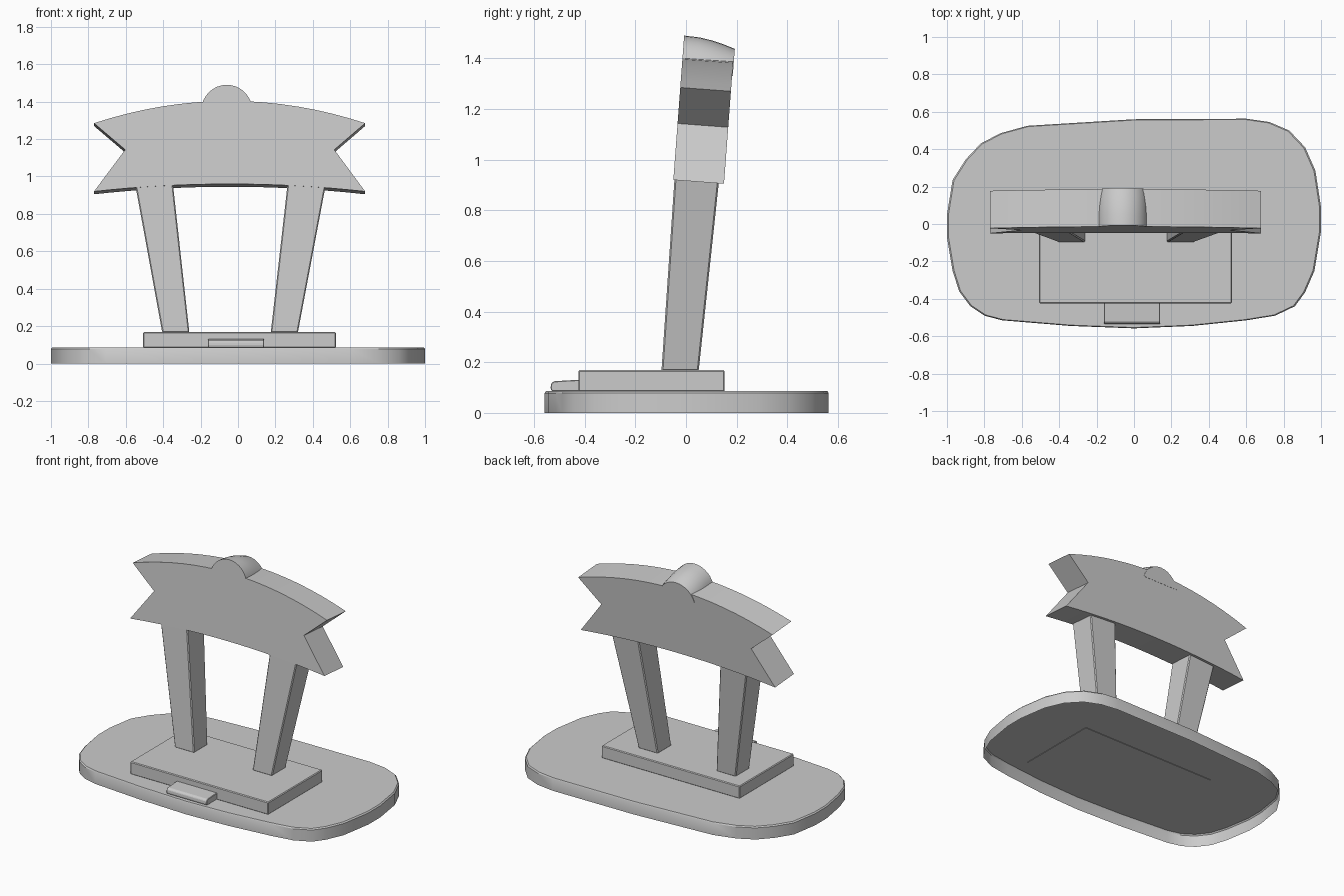
import bpy, bmesh
from math import sin, cos, pi, radians

if "Cube" in bpy.data.objects:
    bpy.data.objects.remove(bpy.data.objects["Cube"])


def loft(name, rings, cap_start=True, cap_end=True, bevel=0.0):
    """Skin a list of equal-length point rings into one object."""
    bm = bmesh.new()
    vs = [[bm.verts.new(p) for p in ring] for ring in rings]
    n = len(vs[0])
    for a, b in zip(vs, vs[1:]):
        for i in range(n):
            j = (i + 1) % n
            bm.faces.new((a[i], a[j], b[j], b[i]))
    if cap_start:
        bm.faces.new(vs[0][::-1])
    if cap_end:
        bm.faces.new(vs[-1])
    bmesh.ops.recalc_face_normals(bm, faces=bm.faces)
    if not cap_start:
        # an open shell must still face outwards
        top = max(bm.faces, key=lambda f: f.calc_center_median().z)
        if top.normal.z < 0:
            bmesh.ops.reverse_faces(bm, faces=bm.faces)
    me = bpy.data.meshes.new(name)
    bm.to_mesh(me)
    bm.free()
    ob = bpy.data.objects.new(name, me)
    bpy.context.collection.objects.link(ob)
    if bevel:
        m = ob.modifiers.new("Bevel", 'BEVEL')
        m.width, m.segments = bevel, 1
    return ob


def smooth(ob):
    bpy.ops.object.select_all(action='DESELECT')
    ob.select_set(True)
    bpy.context.view_layer.objects.active = ob
    bpy.ops.object.shade_smooth_by_angle(angle=radians(30))


def rect(x0, x1, y0, y1, z):
    return [(x0, y0, z), (x1, y0, z), (x1, y1, z), (x0, y1, z)]


# Base: hand-shaped oval slab, hollow and open underneath
outline = [(-1, .05), (-.97, .235), (-.9, .345), (-.82, .43), (-.715, .485),
           (-.57, .525), (0, .56), (.6, .563), (.725, .545), (.83, .5),
           (.915, .41), (.97, .285), (1, .09), (1, -.04), (.965, -.25),
           (.915, -.365), (.86, -.44), (.755, -.49), (.6, -.515), (.31, -.545),
           (0, -.558), (-.34, -.545), (-.705, -.515), (-.8, -.49),
           (-.875, -.44), (-.935, -.36), (-.97, -.25), (-1, -.07)]
base = loft("base", [[(x * s, y * s, z) for x, y in outline]
                     for s, z in ((1, 0), (1, .078), (.992, .086))],
            cap_start=False)
smooth(base)

# Raised plate and the small tab in front of it
loft("plate", [rect(-.507, .523, -.425, .153, z) for z in (.084, .169)], bevel=.005)
tab_profile = [(-.42, .086), (-.53, .086), (-.535, .095), (-.533, .115),
               (-.522, .125), (-.42, .131)]
loft("tab", [[(x, y, z) for y, z in tab_profile] for x in (-.16, .14)], bevel=.003)

# Two splayed, tapering legs leaning backwards
for name, bottom, top in (("left_leg", (-.405, -.26), (-.55, -.348)),
                          ("right_leg", (.175, .32), (.265, .47))):
    loft(name, [rect(*bottom, -.097, .05, .165), rect(*top, -.043, .135, .96)],
         bevel=.006)

# Sign: arched banner with notched ends, tilted back
N = 16
mid, half = -.045, .725


def arch(peak, end, sign):
    ts = [sign * (2 * i / N - 1) for i in range(N + 1)]
    return [(mid + half * t, peak - (peak - end) * t * t) for t in ts]


profile = (arch(1.404, 1.285, 1) + [(.515, 1.143)]
           + arch(.96, .92, -1) + [(-.603, 1.143)])
front = [(x, -.05 + (z - .92) * .075, z) for x, z in profile]
back = [(x, y + .2, z - .015) for x, y, z in front]
sign = loft("sign", [front, back])
smooth(sign)

# Rounded crest on top, sinking towards the back
angles = [radians(12) + radians(156) * i / 14 for i in range(15)]
rings = []
for y, drop in ((0, 0), (.06, .007), (.11, .019), (.155, .034), (.2, .052)):
    rings.append([(-.06 + .136 * cos(a),
                   -.05 + (.434 + .136 * sin(a)) * .075 + y,
                   1.354 + .136 * sin(a) - drop) for a in angles])
crest = loft("crest", rings)
smooth(crest)
